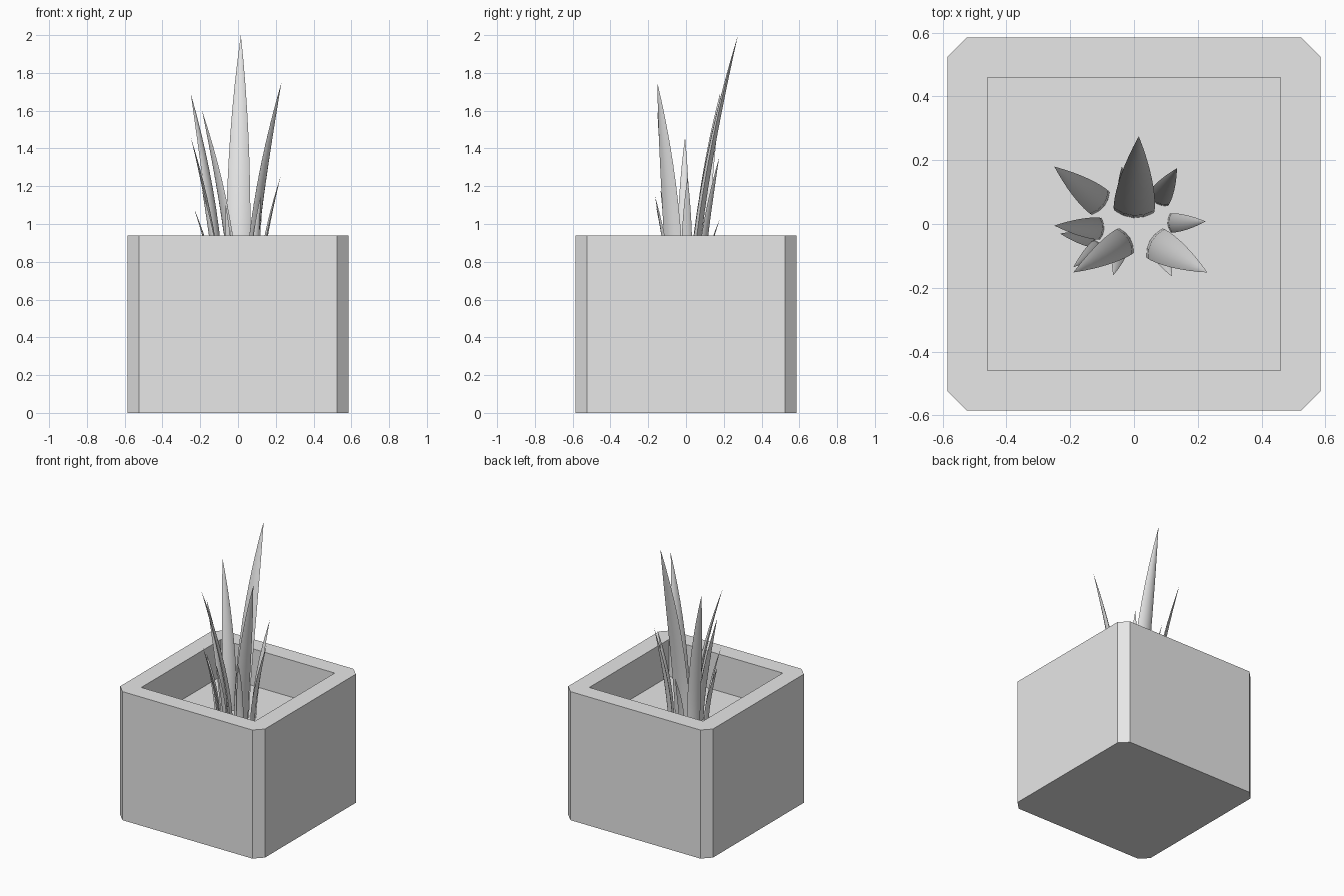
import bpy, bmesh, math
from mathutils import Vector

old = bpy.data.objects.get("Cube")
if old:
    bpy.data.objects.remove(old, do_unlink=True)

grey = bpy.data.materials.new("plain_grey")
grey.use_nodes = True
grey.diffuse_color = (0.8, 0.8, 0.8, 1)
grey.node_tree.nodes["Principled BSDF"].inputs["Base Color"].default_value = (0.8, 0.8, 0.8, 1)

POT_HALF, POT_TOP, CHAMFER = 0.585, 0.94, 0.06
OPENING, FLOOR = 0.46, 0.67


def add_object(name, bm):
    bmesh.ops.recalc_face_normals(bm, faces=bm.faces[:])
    mesh = bpy.data.meshes.new(name)
    bm.to_mesh(mesh)
    bm.free()
    mesh.materials.append(grey)
    obj = bpy.data.objects.new(name, mesh)
    bpy.context.collection.objects.link(obj)
    return obj


def box(name, half, z0, z1, chamfer=0):
    bm = bmesh.new()
    bmesh.ops.create_cube(bm, size=1)
    for v in bm.verts:
        v.co = (v.co.x * 2 * half, v.co.y * 2 * half, z0 if v.co.z < 0 else z1)
    if chamfer:
        upright = [e for e in bm.edges if abs(e.verts[0].co.z - e.verts[1].co.z) > 0.1]
        bmesh.ops.bevel(bm, geom=upright, offset=chamfer, segments=1, affect='EDGES')
    return add_object(name, bm)


# Square planter with chamfered corners and a square hollow
pot = box("planter", POT_HALF, 0, POT_TOP, CHAMFER)
cutter = box("hollow_cutter", OPENING, FLOOR, POT_TOP + 0.2)
cutter.hide_render = True
cut = pot.modifiers.new("hollow", 'BOOLEAN')
cut.operation, cut.object, cut.solver = 'DIFFERENCE', cutter, 'EXACT'
bpy.context.view_layer.objects.active = pot
bpy.ops.object.modifier_apply(modifier=cut.name)
bpy.data.objects.remove(cutter, do_unlink=True)


def leaf(name, base, tip, width, rings=10, sides=12):
    """Lens-section blade that leans outward and tapers to a point."""
    start, end = Vector((*base, FLOOR)), Vector(tip)
    reach = Vector((end.x - start.x, end.y - start.y, 0))
    out = reach.normalized()
    across = Vector((-out.y, out.x, 0))
    bm = bmesh.new()
    previous = None
    for i in range(rings):
        t = i / rings
        centre = start + reach * t ** 1.5
        centre.z = FLOOR + (end.z - FLOOR) * t
        half = width / 2 * (1 - t * t) * (0.9 + 0.3 * t)
        ring = []
        for k in range(sides):
            a = 2 * math.pi * k / sides
            u = math.cos(a)
            bulge = math.copysign(1 - u * u, math.sin(a)) * 0.33
            ring.append(bm.verts.new(centre + (across * u + out * bulge) * half))
        if previous:
            for k in range(sides):
                n = (k + 1) % sides
                bm.faces.new((previous[k], previous[n], ring[n], ring[k]))
        else:
            bm.faces.new(ring)
        previous = ring
    point = bm.verts.new(end)
    for k in range(sides):
        bm.faces.new((previous[k], previous[(k + 1) % sides], point))
    obj = add_object(name, bm)
    bpy.ops.object.select_all(action='DESELECT')
    obj.select_set(True)
    bpy.context.view_layer.objects.active = obj
    bpy.ops.object.shade_smooth_by_angle(angle=math.radians(40))


# Leaves: base position, tip position, width
leaves = [
    ((0.00, 0.04), (0.015, 0.275, 2.0), 0.14),
    ((0.065, -0.06), (0.23, -0.152, 1.75), 0.115),
    ((-0.105, 0.065), (-0.25, 0.18, 1.69), 0.10),
    ((-0.025, -0.052), (-0.19, -0.152, 1.6), 0.10),
    ((-0.105, -0.015), (-0.25, -0.005, 1.46), 0.075),
    ((0.115, 0.003), (0.225, 0.008, 1.25), 0.065),
    ((0.075, 0.075), (0.135, 0.175, 1.35), 0.08),
    ((-0.03, 0.09), (-0.038, 0.18, 1.03), 0.045),
    ((0.08, -0.09), (0.12, -0.165, 1.15), 0.05),
    ((-0.045, -0.09), (-0.065, -0.16, 1.1), 0.045),
    ((-0.13, -0.05), (-0.232, -0.03, 1.08), 0.05),
    ((-0.11, -0.07), (-0.19, -0.135, 1.18), 0.055),
]
for number, (base, tip, width) in enumerate(leaves, 1):
    leaf(f"leaf_{number}", base, tip, width)
